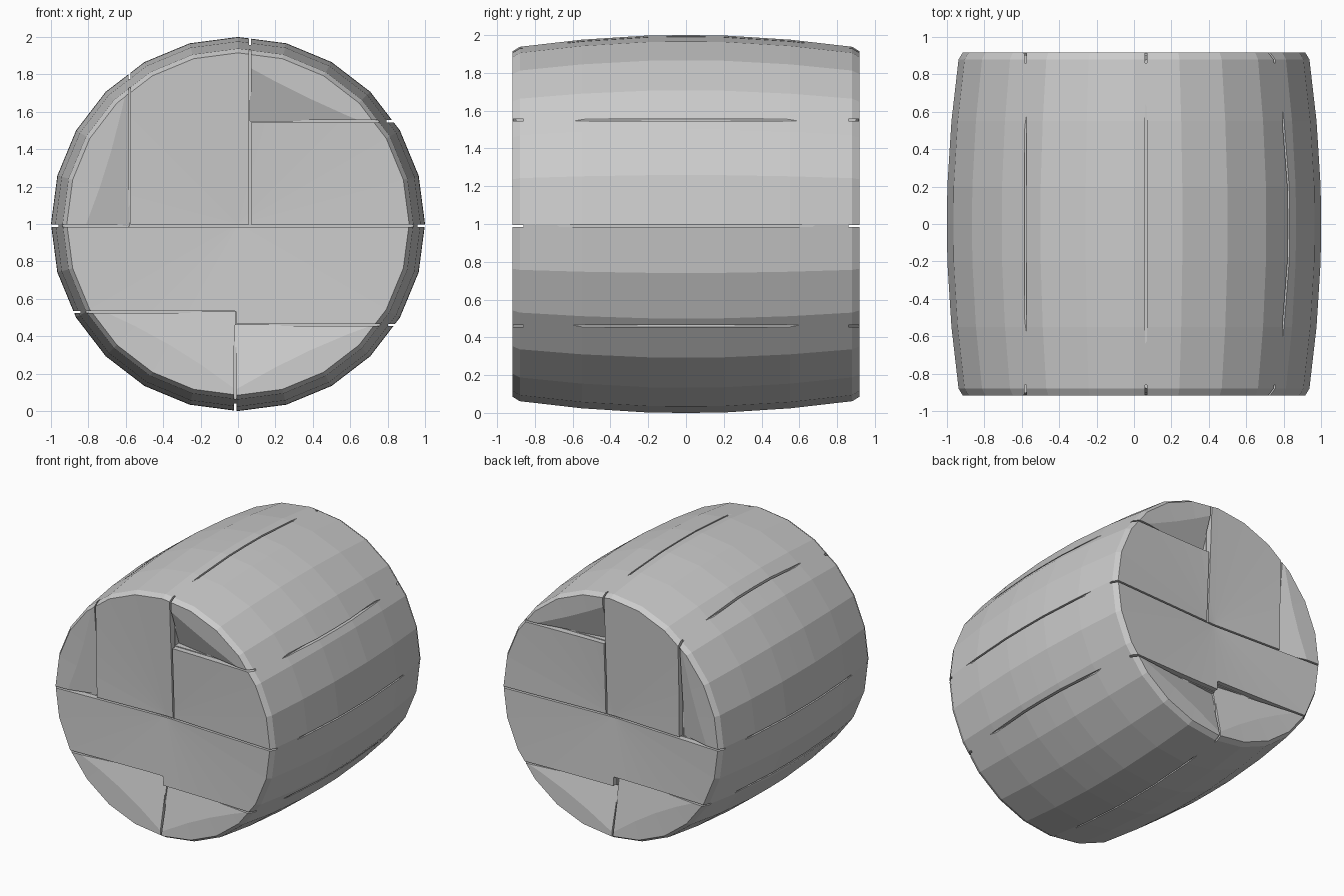
import bpy, bmesh, math

if "Cube" in bpy.data.objects:
    bpy.data.objects.remove(bpy.data.objects["Cube"])

N = 24          # sides of the barrel
ZC = 1.0        # height of its axis
GAP = 0.012     # groove width
COL = bpy.context.collection


def make_object(name, bm):
    bmesh.ops.recalc_face_normals(bm, faces=bm.faces)
    me = bpy.data.meshes.new(name)
    bm.to_mesh(me)
    bm.free()
    ob = bpy.data.objects.new(name, me)
    COL.objects.link(ob)
    return ob


# Bulging barrel body lying along y, with dished ends
bm = bmesh.new()
half = [(0.2, 0.998), (0.55, 0.976), (0.88, 0.938), (0.918, 0.915)]
profile = [(-y, r) for y, r in reversed(half)] + [(0, 1.0)] + half
rings = [[bm.verts.new((r * math.sin(2 * math.pi * i / N), y,
                        ZC + r * math.cos(2 * math.pi * i / N)))
          for i in range(N)] for y, r in profile]
for a, b in zip(rings, rings[1:]):
    for i in range(N):
        j = (i + 1) % N
        bm.faces.new((a[i], a[j], b[j], b[i]))
for ring, y in ((rings[0], -0.875), (rings[-1], 0.875)):
    c = bm.verts.new((0, y, ZC))
    for i in range(N):
        bm.faces.new((ring[i], ring[(i + 1) % N], c))
barrel = make_object("split_barrel", bm)

# Cutters: thin plates for the grooves, tetrahedra for the sunken corners
bm = bmesh.new()


def plate(x0, x1, y0, y1, z0, z1):
    vs = bmesh.ops.create_cube(bm, size=1)["verts"]
    for v in vs:
        v.co = (x0 if v.co.x < 0 else x1, y0 if v.co.y < 0 else y1,
                z0 if v.co.z < 0 else z1)


def groove(axis, pos, lo, hi, rims):
    """Groove at x=pos or z=pos, from lo to hi along the other axis."""
    spans = [(lo, hi, s * 0.86, s * 1.0) for s in (-1, 1)]
    edge = math.sqrt(max(0, 1 - (pos - (ZC if axis == "z" else 0)) ** 2))
    for s in rims:
        mid = ZC if axis == "x" else 0
        ends = sorted((mid + s * (edge - 0.04), mid + s * 1.1))
        spans.append((*ends, -1.0, 1.0))
    for a, b, y0, y1 in spans:
        y0, y1 = sorted((y0, y1))
        p, q = pos - GAP / 2, pos + GAP / 2
        if axis == "x":
            plate(p, q, y0, y1, a, b)
        else:
            plate(a, b, y0, y1, p, q)


groove("z", 0.99, -1.1, 1.1, (-1, 1))
groove("x", -0.58, 0.99, 2.1, (1,))
groove("x", 0.064, 0.99, 2.1, (1,))
groove("z", 1.55, 0.064, 1.1, (1,))
groove("z", 0.53, -1.1, -0.015, (-1,))
groove("z", 0.46, -0.015, 1.1, (1,))
groove("x", -0.015, -0.1, 0.53, (-1,))

# corner (x, z), two edge points (x, z), depth
dents = [((0.064, 1.55), (0.064, 1.85), (0.68, 1.55), 0.11),
         ((-0.58, 0.99), (-0.58, 1.78), (-0.84, 0.99), 0.07),
         ((-0.015, 0.53), (-0.75, 0.53), (-0.015, 0.10), 0.09),
         ((-0.015, 0.46), (0.74, 0.46), (-0.015, 0.10), 0.09)]
for s in (-1, 1):
    for c, a, b, d in dents:
        pts = [(c[0], s * (0.92 - d), c[1]), (c[0], s * 0.96, c[1]),
               (a[0], s * 0.92, a[1]), (b[0], s * 0.92, b[1])]
        v = [bm.verts.new(p) for p in pts]
        for f in ((0, 1, 2), (0, 3, 1), (0, 2, 3), (1, 3, 2)):
            bm.faces.new([v[i] for i in f])
cutter = make_object("groove_cutter", bm)
cutter.hide_render = True

mod = barrel.modifiers.new("grooves", "BOOLEAN")
mod.operation = "DIFFERENCE"
mod.solver = "EXACT"
mod.use_self = True
mod.object = cutter
bpy.context.view_layer.objects.active = barrel
bpy.ops.object.modifier_apply(modifier=mod.name)
bpy.data.objects.remove(cutter)
